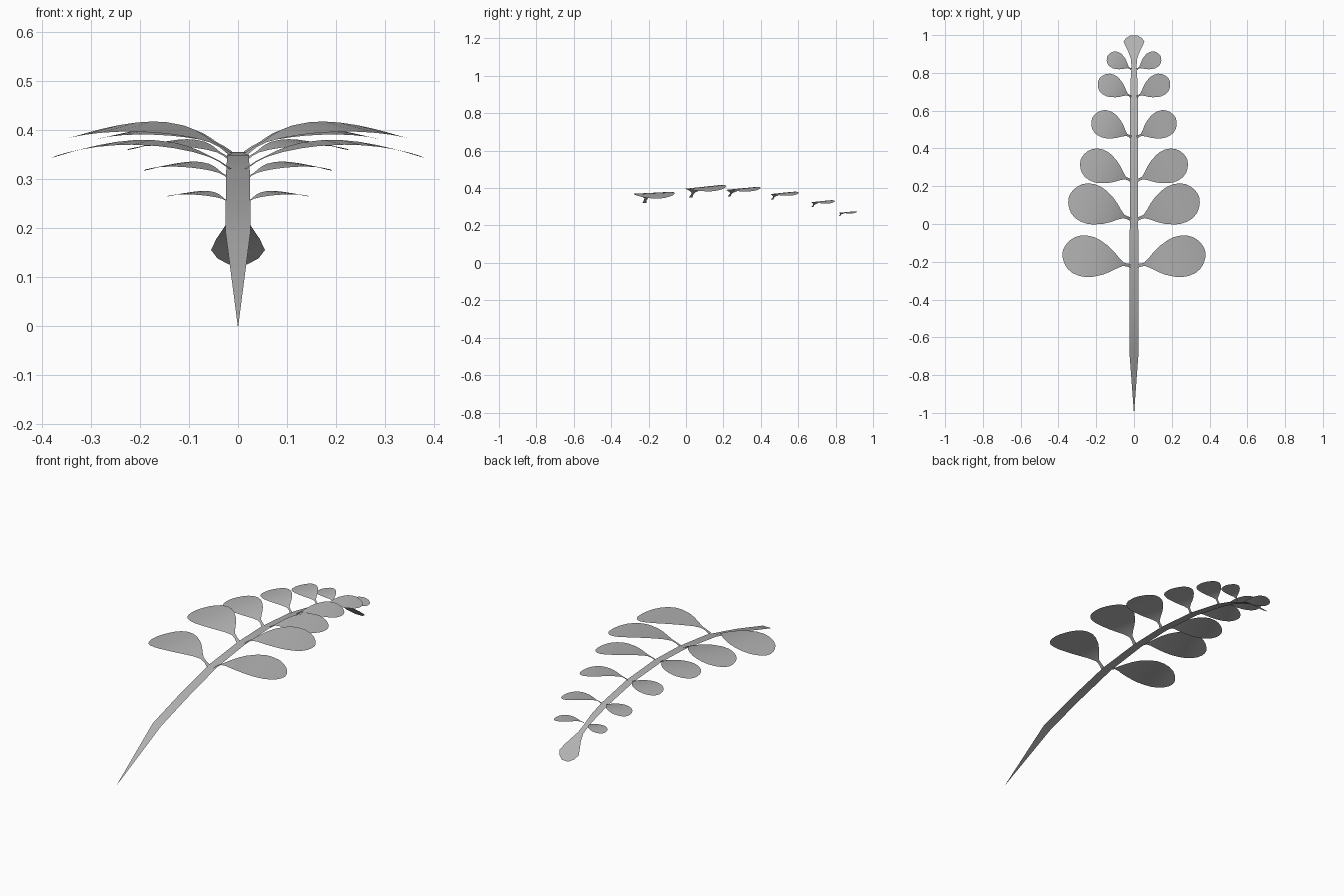
import bpy
import math
from mathutils import Vector

cube = bpy.data.objects.get("Cube")
if cube:
    bpy.data.objects.remove(cube, do_unlink=True)

grey = bpy.data.materials.new("leaf_grey")
grey.use_nodes = True
grey.diffuse_color = (0.45, 0.45, 0.45, 1)
grey.node_tree.nodes["Principled BSDF"].inputs["Base Color"].default_value = (0.45, 0.45, 0.45, 1)


def strip(name, rows):
    """Thin one-sided sheet from (left edge, right edge) pairs, facing up."""
    verts = [p for row in rows for p in row]
    faces = [(2 * i, 2 * i + 1, 2 * i + 3, 2 * i + 2) for i in range(len(rows) - 1)]
    mesh = bpy.data.meshes.new(name)
    mesh.from_pydata(verts, [], faces)
    mesh.materials.append(grey)
    mesh.update()
    for poly in mesh.polygons:
        poly.use_smooth = True
    if sum(p.normal.z * p.area for p in mesh.polygons) < 0:
        mesh.flip_normals()
    obj = bpy.data.objects.new(name, mesh)
    bpy.context.collection.objects.link(obj)
    return obj


def ribbon(name, spine):
    """Sheet along the middle plane from (y, z, half width) points."""
    return strip(name, [((-w, y, z), (w, y, z)) for y, z, w in spine])


# Arching stem, pointed at the lower end
ribbon("stem", [
    (-1, 0, 0.0005), (-0.67, 0.188, 0.025), (-0.45, 0.255, 0.025),
    (-0.21, 0.318, 0.024), (0.03, 0.348, 0.022), (0.23, 0.355, 0.021),
    (0.46, 0.338, 0.02), (0.67, 0.297, 0.02), (0.76, 0.27, 0.018), (0.82, 0.245, 0.014)])

# Drooping leaf at the end of the stem
ribbon("end_leaf", [
    (0.82, 0.245, 0.014), (0.87, 0.222, 0.015), (0.91, 0.2, 0.029),
    (0.94, 0.178, 0.044), (0.965, 0.155, 0.055), (0.985, 0.138, 0.042), (0.998, 0.125, 0.018)])

# Leaf outline: distance along the leaf, share of the half width
OUTLINE = [(0, 0.1), (0.06, 0.07), (0.12, 0.09), (0.2, 0.28), (0.28, 0.5), (0.37, 0.7),
           (0.5, 0.9), (0.6, 0.99), (0.7, 1), (0.8, 0.93), (0.88, 0.78),
           (0.94, 0.57), (0.98, 0.33), (1, 0.1)]


def leaf(name, side, y, z, length, width, angle, rise, drop, tilt):
    along = Vector((math.cos(angle), math.sin(angle), 0))
    across = Vector((-along.y, along.x, tilt))
    root = Vector((0.015, y, z))
    rows = []
    for u, share in OUTLINE:
        # the leaf climbs steeply to its middle, then bends down to the tip
        bend = u ** 0.88
        arch = 4 * rise * bend * (1 - bend) + drop * u * u
        mid = root + along * length * u + Vector((0, 0, arch))
        half = across * width / 2 * share
        row = [mid + half, mid - half]
        rows.append([(side * p.x, p.y, p.z) for p in row])
    strip(name, rows)


# Pairs: y, z, length, width, angle, rise, tip height, tilt
PAIRS = [
    (-0.222, 0.32, 0.37, 0.218, 0.21, 0.049, 0.024, 0.05),
    (0.025, 0.35, 0.35, 0.212, 0.36, 0.048, 0.034, 0.1),
    (0.23, 0.355, 0.289, 0.178, 0.42, 0.036, 0.028, 0.09),
    (0.46, 0.338, 0.229, 0.145, 0.47, 0.031, 0.022, 0.09),
    (0.675, 0.298, 0.193, 0.12, 0.48, 0.027, 0.02, 0.09),
    (0.82, 0.25, 0.143, 0.09, 0.52, 0.018, 0.015, 0.08)]
for number, values in enumerate(PAIRS, 1):
    leaf(f"left_leaf_{number}", 1, *values)
    leaf(f"right_leaf_{number}", -1, *values)
